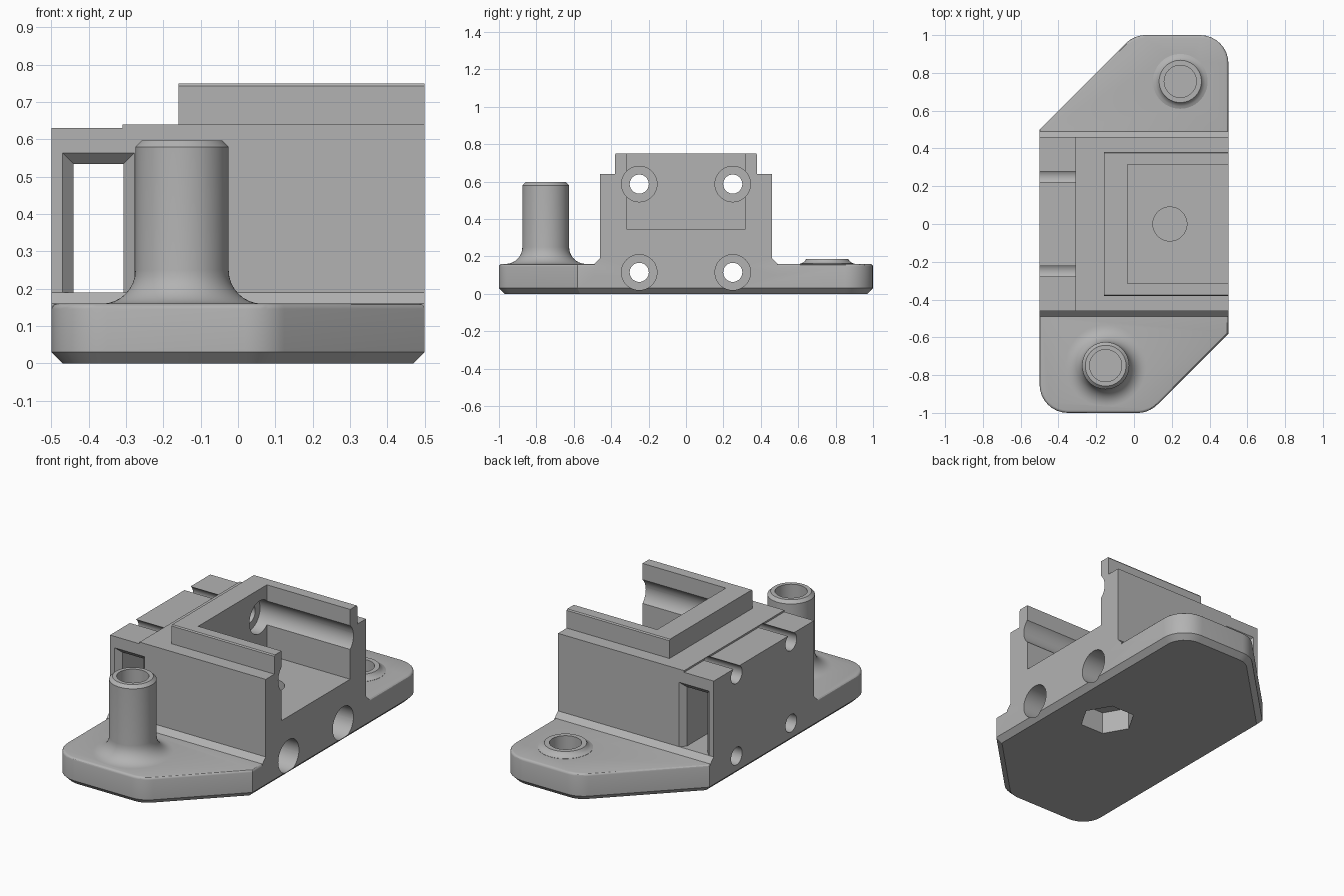
import bpy, bmesh, math
from mathutils import Vector

cube = bpy.data.objects.get("Cube")
if cube:
    bpy.data.objects.remove(cube, do_unlink=True)

grey = bpy.data.materials.new("plain grey")
grey.use_nodes = True
grey.diffuse_color = (0.45, 0.45, 0.45, 1)
grey.node_tree.nodes["Principled BSDF"].inputs["Base Color"].default_value = grey.diffuse_color


def loft(name, rings, finish=None):
    """Solid skinned through matching rings of points, capped at both ends."""
    bm = bmesh.new()
    loops = [[bm.verts.new(p) for p in ring] for ring in rings]
    n = len(loops[0])
    for a, b in zip(loops, loops[1:]):
        for i in range(n):
            j = (i + 1) % n
            bm.faces.new((a[i], a[j], b[j], b[i]))
    bm.faces.new(loops[0])
    bm.faces.new(loops[-1])
    bmesh.ops.recalc_face_normals(bm, faces=bm.faces)
    if finish:
        finish(bm)
    mesh = bpy.data.meshes.new(name)
    bm.to_mesh(mesh)
    bm.free()
    mesh.materials.append(grey)
    obj = bpy.data.objects.new(name, mesh)
    bpy.context.collection.objects.link(obj)
    return obj


def box(name, x0, x1, y0, y1, z0, z1):
    ring = lambda z: [(x0, y0, z), (x1, y0, z), (x1, y1, z), (x0, y1, z)]
    return loft(name, [ring(z0), ring(z1)])


def turned(name, x, y, profile, sides=64):
    """Upright turned solid from (radius, height) pairs."""
    turn = [2 * math.pi * i / sides for i in range(sides)]
    return loft(name, [[(x + r * math.cos(a), y + r * math.sin(a), z) for a in turn]
                       for r, z in profile])


def bore(name, y, z, profile, sides=48):
    """Solid turned about an axis along x from (radius, x) pairs."""
    turn = [2 * math.pi * i / sides for i in range(sides)]
    return loft(name, [[(x, y + r * math.cos(a), z + r * math.sin(a)) for a in turn]
                       for r, x in profile])


def extrude_x(name, half, x0, x1):
    """Mirrored (y, z) half profile extruded along x."""
    full = half + [(-y, z) for y, z in reversed(half)]
    return loft(name, [[(x, y, z) for y, z in full] for x in (x0, x1)])


def rounded(corners, steps=8):
    """Round the polygon corners given as (x, y, radius)."""
    out = []
    for i, (x, y, r) in enumerate(corners):
        p = Vector((x, y))
        if not r:
            out.append((x, y))
            continue
        u = (Vector(corners[i - 1][:2]) - p).normalized()
        v = (Vector(corners[(i + 1) % len(corners)][:2]) - p).normalized()
        half = u.angle(v) / 2
        centre = p + (u + v).normalized() * r / math.sin(half)
        a, b = (p + d * r / math.tan(half) - centre for d in (u, v))
        sweep = a.angle(b)
        for k in range(steps + 1):
            t = k / steps
            q = (a * math.sin((1 - t) * sweep) + b * math.sin(t * sweep)) / math.sin(sweep)
            out.append(tuple(centre + q))
    return out


# Base plate: chamfered underneath, softened on top
THICK = 0.16


def plate_edges(bm):
    for z, size, seg in ((0, 0.03, 1), (THICK, 0.014, 3)):
        edges = [e for e in bm.edges if all(abs(v.co.z - z) < 1e-5 for v in e.verts)]
        bmesh.ops.bevel(bm, geom=edges, offset=size, segments=seg, profile=0.5, affect='EDGES')


outline = rounded([(-0.5, -1, 0.15), (0.08, -1, 0.15), (0.5, -0.58, 0),
                   (0.5, 1, 0.15), (0, 1, 0.15), (-0.5, 0.5, 0)])
bracket = loft("bracket", [[(x, y, z) for x, y in outline] for z in (0, THICK)], plate_edges)


def fillet(wall, radius, steps=8):
    """Concave foot blending a turned wall into the plate."""
    return [(wall + radius * (1 - math.sin(a)), THICK + radius * (1 - math.cos(a)))
            for a in (math.pi / 2 * k / steps for k in range(steps + 1))]


# Body with sloped foot, collar on top, post and low boss
POST, BOSS = (-0.15, -0.75), (0.245, 0.755)
adds = [
    extrude_x("body", [(0.49, 0.1), (0.49, THICK), (0.46, 0.19), (0.46, 0.64)], -0.5, 0.5),
    extrude_x("collar", [(0.38, 0.6), (0.38, 0.743), (0.375, 0.75)], -0.16, 0.5),
    turned("post", *POST, [(0.21, 0.1)] + fillet(0.125, 0.09) + [(0.125, 0.58), (0.108, 0.597)]),
    turned("boss", *BOSS, [(0.145, 0.1), (0.145, 0.161), (0.132, 0.166), (0.12, 0.174),
                           (0.112, 0.187)]),
]

# Cutters: rear step, open pocket, centre hole, nut recess, blind screw holes
cuts = [
    box("rear_step", -0.6, -0.31, -0.6, 0.6, 0.63, 0.8),
    box("pocket", -0.035, 0.6, -0.315, 0.315, 0.345, 0.9),
    turned("centre_hole", 0.19, 0, [(0.09, 0.15), (0.09, 0.4)]),
    turned("nut_recess", 0.19, 0, [(0.152, -0.1), (0.152, 0.13)], sides=6),
    turned("post_hole", *POST, [(0.085, 0.05), (0.085, 0.7)]),
    turned("boss_hole", *BOSS, [(0.085, 0.05), (0.085, 0.3)]),
]

# Four counterbored holes running lengthwise
for y in (-0.25, 0.25):
    for z in (0.115, 0.587):
        cuts.append(bore("long_hole", y, z, [(0.051, -0.6), (0.051, -0.1),
                                             (0.095, -0.1), (0.095, 0.6)]))

# Side-to-side window, flared at both mouths
rings = []
for y, flare in ((-0.47, 0.04), (-0.43, 0), (0.43, 0), (0.47, 0.04)):
    x0, x1, top = -0.44 - flare, -0.307 + flare, 0.534 + flare
    rings.append([(x0, y, 0.19), (x1, y, 0.19), (x1, y, top), (x0, y, top)])
cuts.append(loft("window", rings))

# Merge the parts and cut the openings
bpy.context.view_layer.objects.active = bracket
for operation, tools in (('UNION', adds), ('DIFFERENCE', cuts)):
    for tool in tools:
        mod = bracket.modifiers.new(tool.name, 'BOOLEAN')
        mod.operation, mod.object, mod.solver = operation, tool, 'EXACT'
        bpy.ops.object.modifier_apply(modifier=mod.name)
        bpy.data.objects.remove(tool, do_unlink=True)

bpy.ops.object.select_all(action='DESELECT')
bracket.select_set(True)
bpy.ops.object.shade_smooth_by_angle(angle=math.radians(30))
